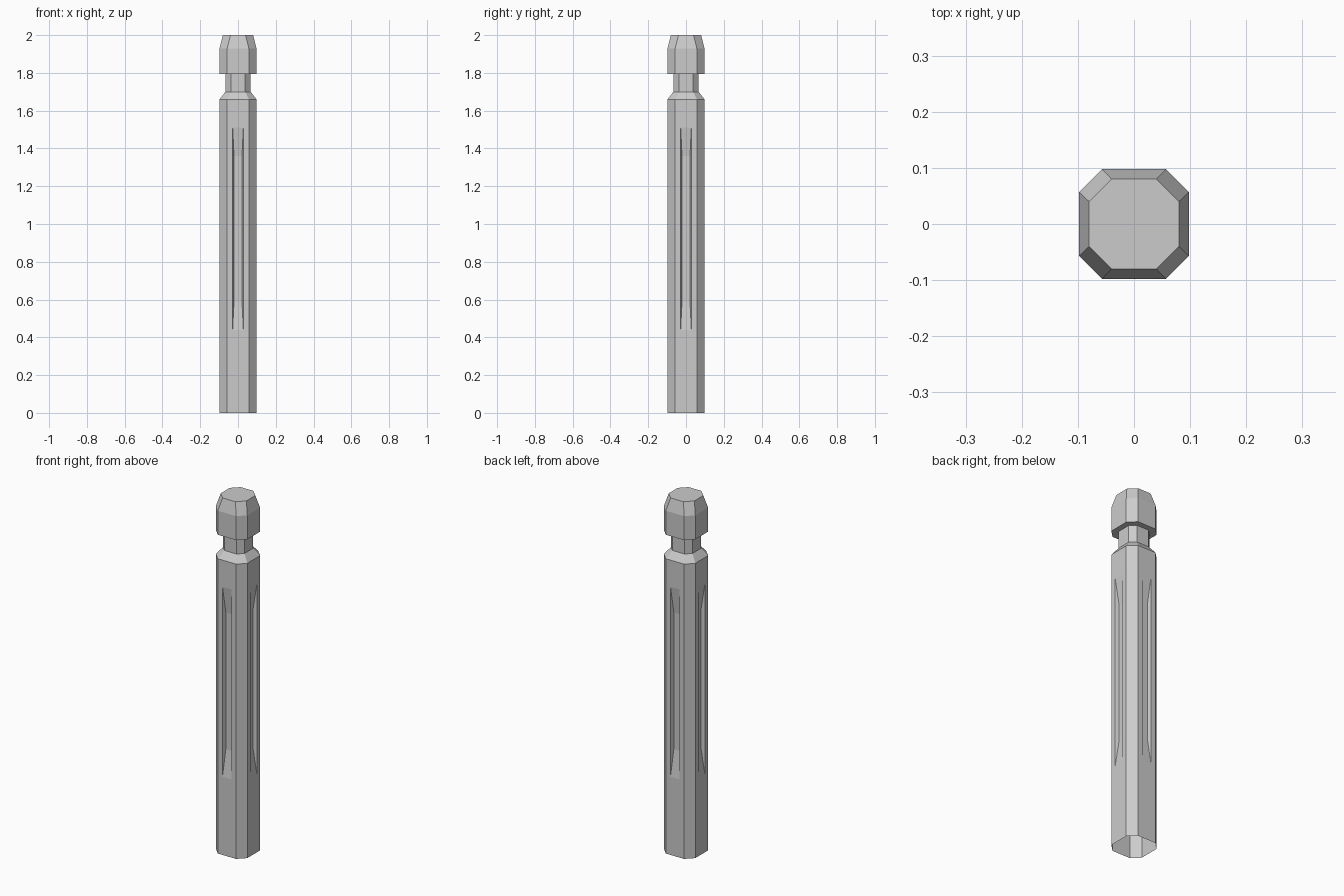
import bpy, bmesh
from math import pi
from mathutils import Matrix

if "Cube" in bpy.data.objects:
    bpy.data.objects.remove(bpy.data.objects["Cube"])

# Chamfered-square rings from bottom to top: (z, half width, half flat length)
RINGS = [(0.0, 0.098, 0.057), (1.66, 0.098, 0.057), (1.70, 0.067, 0.038),
         (1.795, 0.067, 0.038), (1.795, 0.098, 0.057), (1.93, 0.098, 0.057),
         (2.0, 0.08, 0.04)]

bm = bmesh.new()


def rect(half, z0, z1, y):
    return [(-half, y, z0), (half, y, z0), (half, y, z1), (-half, y, z1)]


def frame(outer, inner):
    # four quads joining two rectangles
    return [[outer[i], outer[(i + 1) % 4], inner[(i + 1) % 4], inner[i]] for i in range(4)]


# One quarter: a front flat and the neighbouring corner flat
quarter = []
for k, ((z0, w0, f0), (z1, w1, f1)) in enumerate(zip(RINGS, RINGS[1:])):
    if k > 0:
        quarter.append([(-f0, -w0, z0), (f0, -w0, z0), (f1, -w1, z1), (-f1, -w1, z1)])
    quarter.append([(f0, -w0, z0), (w0, -f0, z0), (w1, -f1, z1), (f1, -w1, z1)])

# Shaft flat with a recessed flute that ramps out at both ends
flat = rect(0.057, 0.0, 1.66, -0.098)
rim = rect(0.028, 0.44, 1.51, -0.098)
floor = rect(0.021, 0.59, 1.36, -0.078)
quarter += frame(flat, rim) + frame(rim, floor) + [floor]

# Repeat the quarter around the post
for q in range(4):
    rot = Matrix.Rotation(q * pi / 2, 3, 'Z')
    for face in quarter:
        bm.faces.new([bm.verts.new(rot @ Matrix.Translation(p).translation) for p in face])
bmesh.ops.remove_doubles(bm, verts=bm.verts, dist=1e-5)

# Top cap; the base stays open
bmesh.ops.holes_fill(bm, edges=[e for e in bm.edges if e.is_boundary
                                and all(v.co.z > 1.99 for v in e.verts)], sides=0)
bmesh.ops.recalc_face_normals(bm, faces=bm.faces)

mesh = bpy.data.meshes.new("fluted_post")
bm.to_mesh(mesh)
bm.free()
post = bpy.data.objects.new("fluted_post", mesh)
bpy.context.collection.objects.link(post)
